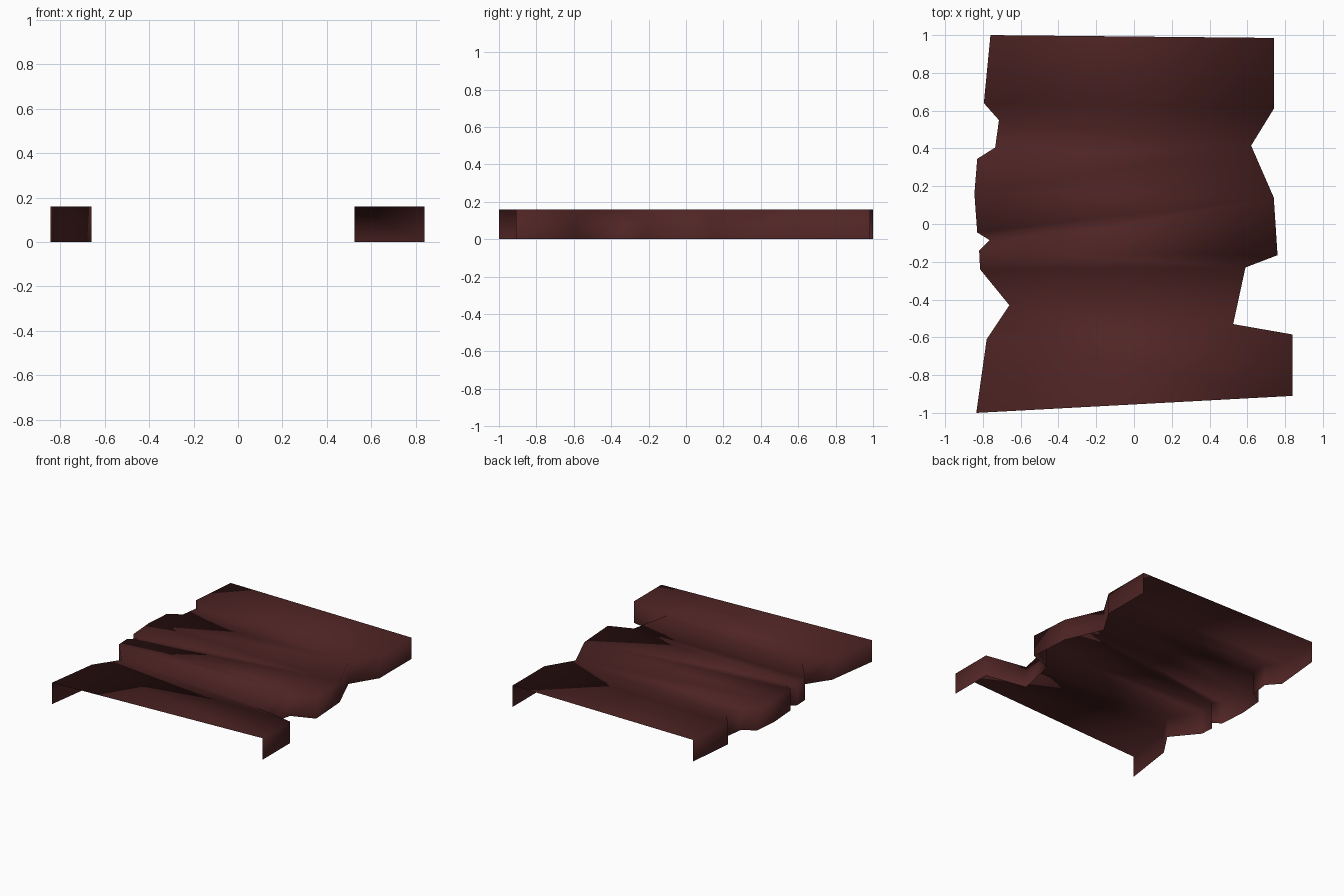
import bpy
import bmesh

if "Cube" in bpy.data.objects:
    bpy.data.objects.remove(bpy.data.objects["Cube"])

HEIGHT = 0.16

# Ragged side edges of the slab, listed from back to front
LEFT = [(-0.76, 1.0), (-0.795, 0.64), (-0.715, 0.55), (-0.735, 0.405),
        (-0.83, 0.345), (-0.845, 0.16), (-0.83, -0.045), (-0.765, -0.085),
        (-0.82, -0.14), (-0.815, -0.24), (-0.66, -0.43), (-0.78, -0.61),
        (-0.835, -1.0)]
RIGHT = [(0.74, 0.985), (0.74, 0.61), (0.62, 0.415), (0.74, 0.14),
         (0.76, -0.165), (0.59, -0.23), (0.525, -0.53), (0.84, -0.585),
         (0.84, -0.91)]

mat = bpy.data.materials.new("dark red brown")
mat.diffuse_color = (0.08, 0.018, 0.018, 1)
mat.use_nodes = True
mat.node_tree.nodes["Principled BSDF"].inputs["Base Color"].default_value = mat.diffuse_color

bm = bmesh.new()


def chain(points, z):
    return [bm.verts.new((x, y, z)) for x, y in points]


left, left_low = chain(LEFT, HEIGHT), chain(LEFT, 0)
right, right_low = chain(RIGHT, HEIGHT), chain(RIGHT, 0)

# Flat top: strips zipped between the two side edges
i = j = 0
while i < len(left) - 1 or j < len(right) - 1:
    step_left = j == len(right) - 1 or (
        i < len(left) - 1 and left[i + 1].co.y >= right[j + 1].co.y)
    if step_left:
        bm.faces.new((left[i], left[i + 1], right[j]))
        i += 1
    else:
        bm.faces.new((left[i], right[j + 1], right[j]))
        j += 1

# Side walls only: the front, back and underside are open
for a in range(len(left) - 1):
    bm.faces.new((left[a + 1], left[a], left_low[a], left_low[a + 1]))
for a in range(len(right) - 1):
    bm.faces.new((right[a], right[a + 1], right_low[a + 1], right_low[a]))

for f in bm.faces:
    f.smooth = True

mesh = bpy.data.meshes.new("ragged_slab")
bm.to_mesh(mesh)
bm.free()
mesh.materials.append(mat)
slab = bpy.data.objects.new("ragged_slab", mesh)
bpy.context.collection.objects.link(slab)
